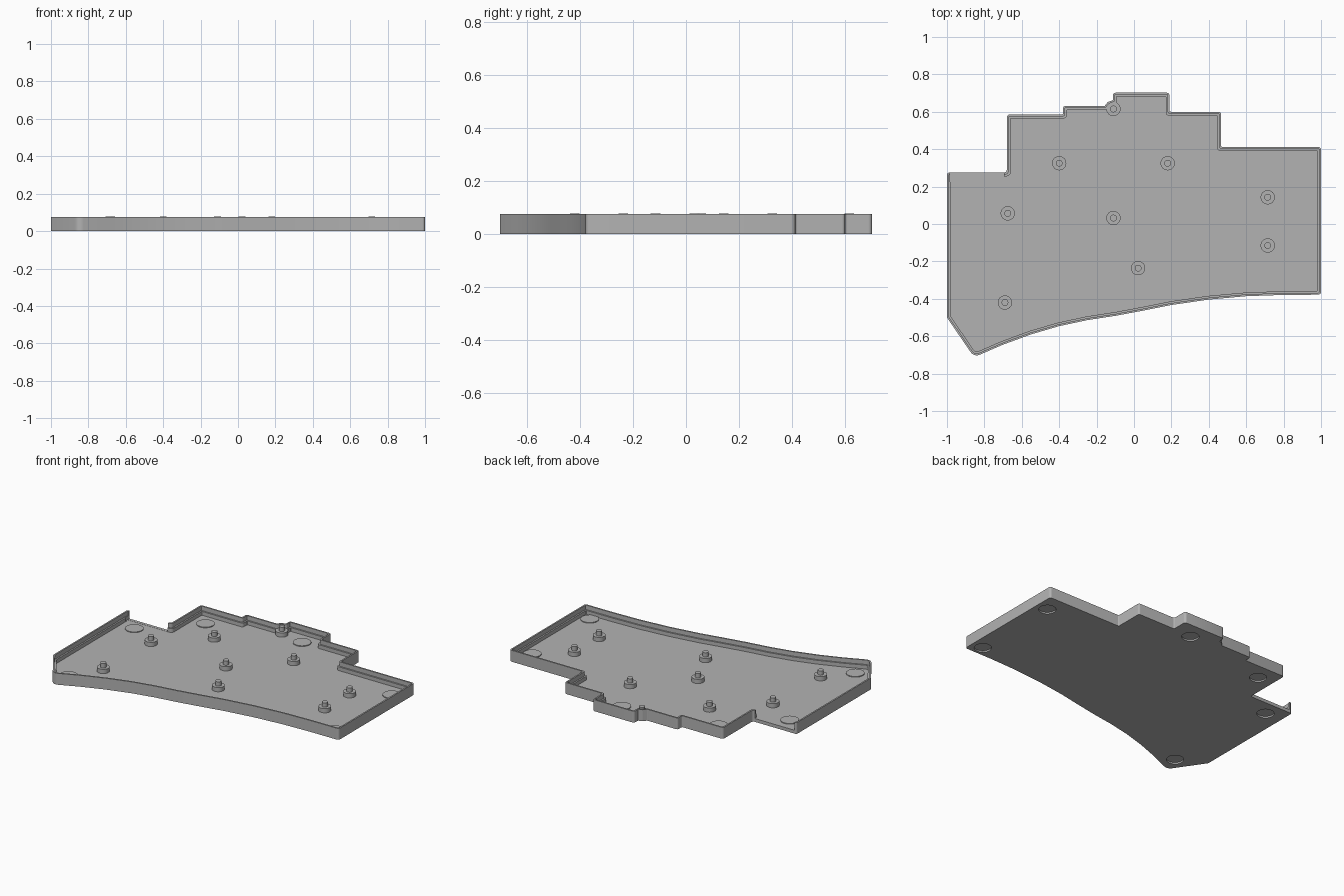
import bpy, bmesh, math
from mathutils import Vector

if "Cube" in bpy.data.objects:
    bpy.data.objects.remove(bpy.data.objects["Cube"])

HEIGHT, FLOOR, LEDGE = 0.075, 0.021, 0.046

grey = bpy.data.materials.new("grey plastic")
grey.diffuse_color = (0.45, 0.45, 0.45, 1)
grey.use_nodes = True
grey.node_tree.nodes["Principled BSDF"].inputs["Base Color"].default_value = grey.diffuse_color

# Outline corners, counter-clockwise: x, y, corner radius
OUTLINE = [
    (-1, .275, .012), (-1, -.5, .02), (-.855, -.712, .04),
    (-.7, -.645, 0), (-.55, -.59, 0), (-.4, -.546, 0), (-.25, -.514, 0), (-.1, -.491, 0),
    (.05, -.463, 0), (.2, -.433, 0), (.4, -.404, 0), (.6, -.386, 0), (.8, -.379, 0),
    (1, -.378, .015), (1, .412, .015), (.465, .412, .008), (.465, .6, .012),
    (.19, .6, .008), (.19, .702, .015), (-.113, .702, .015), (-.113, .662, .005),
    (-.14, .652, .005), (-.158, .63, .005), (-.38, .63, .012), (-.38, .585, .008),
    (-.68, .585, .015), (-.68, .275, .015),
]


def ring(inset):
    """Outline moved inwards, with rounded corners."""
    pts = [Vector(p[:2]) for p in OUTLINE]
    n = len(pts)
    moved, turns = [], []
    for i in range(n):
        a = (pts[i] - pts[i - 1]).normalized()
        b = (pts[(i + 1) % n] - pts[i]).normalized()
        na, nb = Vector((-a.y, a.x)), Vector((-b.y, b.x))
        moved.append(pts[i] + (na + nb) * inset / (1 + na.dot(nb)))
        turns.append(a.cross(b))
    out = []
    for i in range(n):
        r = OUTLINE[i][2]
        p = moved[i]
        if r == 0:
            out.append(p)
            continue
        r = max(r - inset, .004) if turns[i] > 0 else r + inset * .3
        u = (moved[i - 1] - p)
        v = (moved[(i + 1) % n] - p)
        ang = u.angle(v)
        t = min(r / math.tan(ang / 2), u.length * .45, v.length * .45)
        r = t * math.tan(ang / 2)
        u.normalize()
        v.normalize()
        c = p + (u + v).normalized() * (r / math.sin(ang / 2))
        s, e = p + u * t - c, p + v * t - c
        sweep = s.angle_signed(e)
        for k in range(6):
            w = -sweep * k / 5
            out.append(c + Vector((s.x * math.cos(w) - s.y * math.sin(w),
                                   s.x * math.sin(w) + s.y * math.cos(w))))
    return out


def finish(bm, name):
    bmesh.ops.recalc_face_normals(bm, faces=bm.faces)
    me = bpy.data.meshes.new(name)
    bm.to_mesh(me)
    bm.free()
    me.materials.append(grey)
    ob = bpy.data.objects.new(name, me)
    bpy.context.collection.objects.link(ob)
    return ob


def smooth(ob):
    bpy.ops.object.select_all(action='DESELECT')
    ob.select_set(True)
    bpy.context.view_layer.objects.active = ob
    bpy.ops.object.shade_smooth_by_angle(angle=math.radians(30))


def lathe(name, x, y, profile, sides=32):
    """Stack of rings (radius, z) closed at both ends."""
    bm = bmesh.new()
    rings = [[bm.verts.new((x + r * math.cos(math.tau * k / sides),
                            y + r * math.sin(math.tau * k / sides), z))
              for k in range(sides)] for r, z in profile]
    for a, b in zip(rings, rings[1:]):
        for k in range(sides):
            j = (k + 1) % sides
            bm.faces.new((a[k], a[j], b[j], b[k]))
    bm.faces.new(rings[0][::-1])
    bm.faces.new(rings[-1])
    return finish(bm, name)


def cut(target, cutter):
    cutter.hide_render = True
    cutter.hide_set(True)
    mod = target.modifiers.new(cutter.name, 'BOOLEAN')
    mod.operation = 'DIFFERENCE'
    mod.solver = 'EXACT'
    mod.object = cutter


# Tray: floor, outer wall, thin rim and inner ledge
bm = bmesh.new()
rings = [[bm.verts.new((p.x, p.y, z)) for p in ring(d)] for d, z in
         ((0, 0), (0, HEIGHT), (.01, HEIGHT), (.01, LEDGE), (.02, LEDGE), (.02, FLOOR))]
count = len(rings[0])
for a, b in zip(rings, rings[1:]):
    for k in range(count):
        j = (k + 1) % count
        bm.faces.new((a[k], a[j], b[j], b[k]))
bm.faces.new(rings[0][::-1])
bm.faces.new(rings[-1])
tray = finish(bm, "tray")
smooth(tray)

# Connector opening in the back wall
bm = bmesh.new()
bmesh.ops.create_cube(bm, size=1)
for v in bm.verts:
    v.co = Vector((-.84 + v.co.x * .29, .275 + v.co.y * .1, FLOOR + .001 + (v.co.z + .5) * .2))
cut(tray, finish(bm, "opening_cutter"))

# Foot recesses underneath, with matching raised pads on the floor
for x, y in ((.92, .29), (.92, -.31), (.055, .59), (-.57, .475), (-.88, .175), (-.82, -.595)):
    cut(tray, lathe("foot_recess_cutter", x, y, ((.052, -.02), (.052, .01))))
    smooth(lathe("foot_pad", x, y, ((.055, FLOOR - .004), (.055, FLOOR + .005))))

# Standoffs with locating pins
for x, y in ((-.11, .615), (-.4, .325), (.18, .325), (-.675, .057), (-.11, .032),
             (.715, .143), (.715, -.115), (.022, -.236), (-.69, -.42)):
    smooth(lathe("standoff", x, y, ((.038, FLOOR - .004), (.038, .049),
                                    (.018, .049), (.018, .077))))
